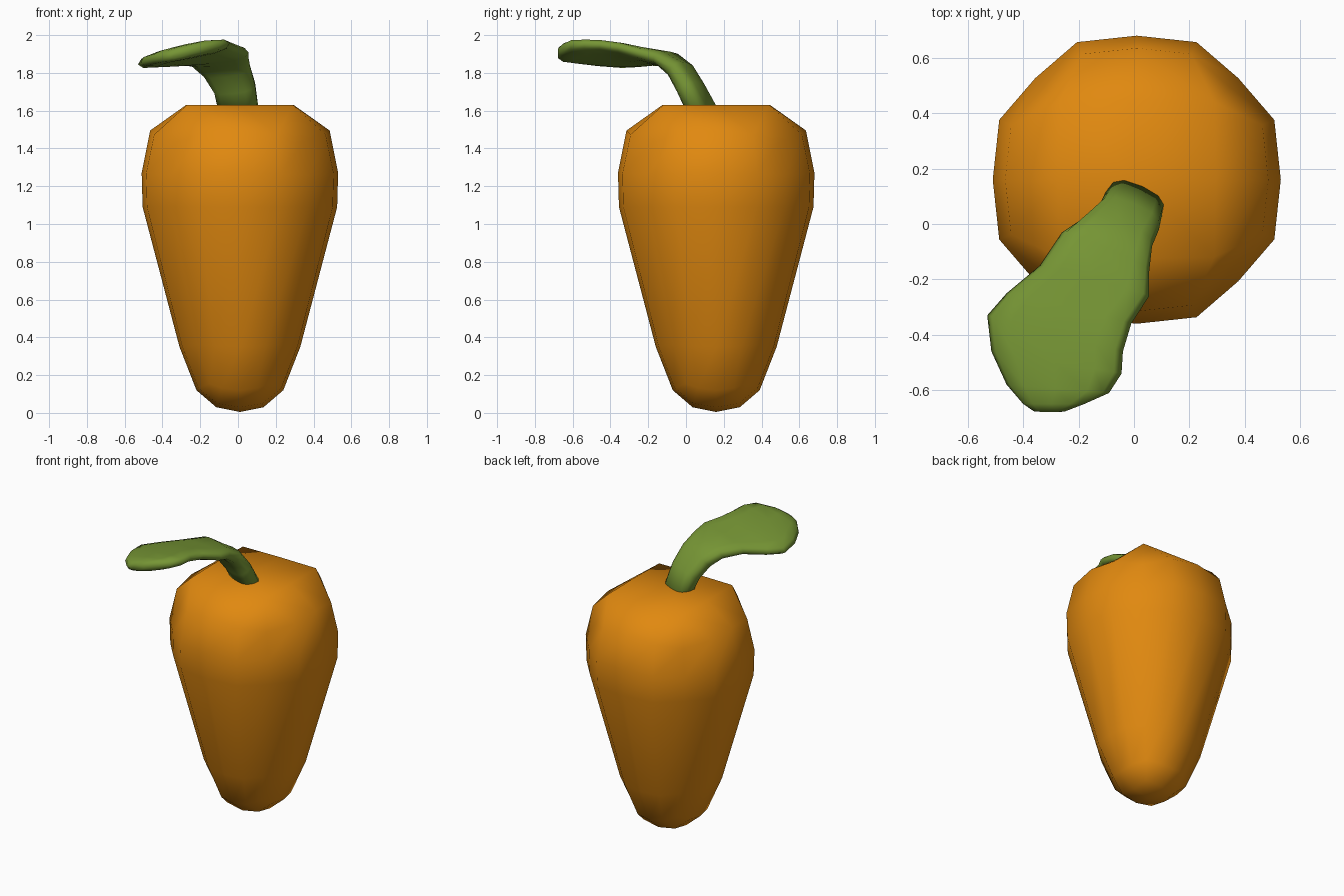
import bpy, bmesh, math
from mathutils import Vector

if "Cube" in bpy.data.objects:
    bpy.data.objects.remove(bpy.data.objects["Cube"])


def material(name, rgb):
    m = bpy.data.materials.new(name)
    m.diffuse_color = (*rgb, 1)
    m.use_nodes = True
    m.node_tree.nodes["Principled BSDF"].inputs["Base Color"].default_value = m.diffuse_color
    return m


def finish(bm, name, mat):
    bmesh.ops.recalc_face_normals(bm, faces=bm.faces)
    for f in bm.faces:
        f.smooth = True
    me = bpy.data.meshes.new(name)
    bm.to_mesh(me)
    bm.free()
    me.materials.append(mat)
    ob = bpy.data.objects.new(name, me)
    bpy.context.collection.objects.link(ob)
    return ob


def bridge(bm, a, b):
    n = len(a)
    for i in range(n):
        bm.faces.new((a[i], a[(i + 1) % n], b[(i + 1) % n], b[i]))


orange = material("carrot orange", (0.75, 0.25, 0.005))
green = material("leaf green", (0.18, 0.30, 0.035))

# Root: rounded-square 16-sided rings, like a stretched, smoothed cube
CX, CY = 0.01, 0.16
QUARTER = [(1, 0), (0.955, 0.415), (0.705, 0.705), (0.415, 0.955)]
UNIT = []
for q in range(4):
    c, s = round(math.cos(q * math.pi / 2)), round(math.sin(q * math.pi / 2))
    UNIT += [(x * c - y * s, x * s + y * c) for x, y in QUARTER]

# height, half width, corner height offset
RINGS = [(0.12, 0.23, 0.035), (0.35, 0.32, 0.01), (1.09, 0.515, 0),
         (1.27, 0.52, -0.01), (1.495, 0.475, -0.06)]
bm = bmesh.new()
rings = []
for z, h, dz in RINGS:
    rings.append([bm.verts.new((CX + h * x, CY + h * y,
                                z + dz * (0, 0.35, 1, 0.35)[i % 4]))
                  for i, (x, y) in enumerate(UNIT)])
for a, b in zip(rings, rings[1:]):
    bridge(bm, a, b)


def cap(ring, h, corner_h, z, corner_z, zc):
    """Four by four grid cap: inner square of 8 points and a centre."""
    inner = []
    for i in range(8):
        x, y = [(1, 0), (1, 1), (0, 1), (-1, 1), (-1, 0), (-1, -1), (0, -1), (1, -1)][i]
        k, kz = (corner_h, corner_z) if i % 2 else (h, z)
        inner.append(bm.verts.new((CX + k * x, CY + k * y, kz)))
    mid = bm.verts.new((CX, CY, zc))
    for q in range(4):
        e0, c, e1 = inner[2 * q], inner[2 * q + 1], inner[(2 * q + 2) % 8]
        r = [ring[(4 * q + j) % 16] for j in range(5)]
        bm.faces.new((e0, r[0], r[1], c))
        bm.faces.new((c, r[1], r[2], r[3]))
        bm.faces.new((c, r[3], r[4], e1))
        bm.faces.new((mid, e0, c, e1))


cap(rings[0], 0.125, 0.12, 0.03, 0.05, 0.005)
cap(rings[-1], 0.285, 0.28, 1.63, 1.63, 1.63)
finish(bm, "carrot_root", orange)

# Leaf: stalk widening to a flat tilted blade; left edge, right edge, half thickness
SECTIONS = [
    ((-.09, .14, 1.58), (.105, .05, 1.58), .065),
    ((-.125, .07, 1.71), (.09, -.02, 1.73), .06),
    ((-.185, .02, 1.80), (.065, -.08, 1.83), .055),
    ((-.26, -.03, 1.86), (.055, -.17, 1.885), .043),
    ((-.34, -.15, 1.865), (.055, -.26, 1.91), .04),
    ((-.46, -.25, 1.85), (-.01, -.36, 1.94), .04),
    ((-.53, -.33, 1.845), (-.04, -.46, 1.955), .04),
    ((-.515, -.46, 1.855), (-.045, -.54, 1.957), .04),
    ((-.46, -.58, 1.87), (-.09, -.61, 1.953), .04),
    ((-.40, -.65, 1.88), (-.18, -.65, 1.935), .036),
    ((-.36, -.677, 1.89), (-.25, -.677, 1.92), .02),
]
S = [(Vector(l), Vector(r), t) for l, r, t in SECTIONS]
mids = [(l + r) / 2 for l, r, t in S]
N = 12
bm = bmesh.new()
loops = []
for i, (l, r, t) in enumerate(S):
    path = mids[min(i + 1, len(S) - 1)] - mids[max(i - 1, 0)]
    normal = (r - l).cross(path).normalized()
    loop = []
    for k in range(N):
        a = 2 * math.pi * k / N
        c, s = math.cos(a), math.sin(a)
        u = math.copysign(abs(c) ** 0.7, c)
        v = math.copysign(abs(s) ** 0.7, s)
        loop.append(bm.verts.new(mids[i] + (r - l) / 2 * u + normal * t * v))
    loops.append(loop)
for a, b in zip(loops, loops[1:]):
    bridge(bm, a, b)
bm.faces.new(loops[0])
bm.faces.new(loops[-1])
finish(bm, "carrot_leaf", green)
